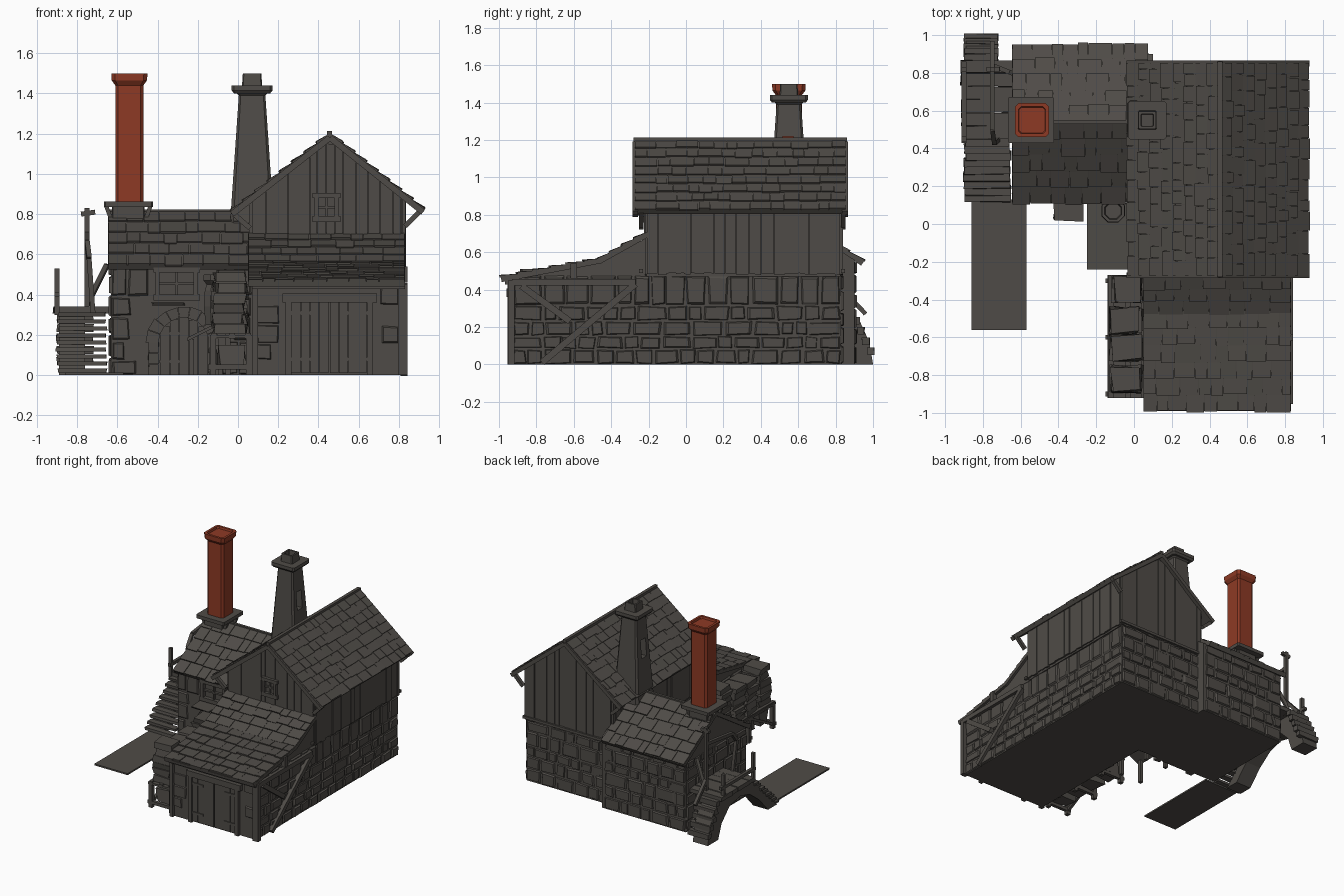
import bpy, bmesh, math, random
from mathutils import Vector as V

if "Cube" in bpy.data.objects:
    bpy.data.objects.remove(bpy.data.objects["Cube"])
random.seed(4)
R = random.uniform

def material(name, col):
    m = bpy.data.materials.new(name)
    m.diffuse_color = (*col, 1)
    m.use_nodes = True
    m.node_tree.nodes["Principled BSDF"].inputs["Base Color"].default_value = m.diffuse_color
    return m
GREY = material("dark stone grey", (0.078, 0.071, 0.063))
RUST = material("rust red brick", (0.27, 0.042, 0.018))

def finish(name, bm, mat=GREY):
    bmesh.ops.recalc_face_normals(bm, faces=bm.faces)
    me = bpy.data.meshes.new(name)
    bm.to_mesh(me)
    bm.free()
    me.materials.append(mat)
    ob = bpy.data.objects.new(name, me)
    bpy.context.collection.objects.link(ob)
    return ob

def hull(bm, a, b):
    """Block between two four-point rings."""
    v = [bm.verts.new(p) for p in list(a) + list(b)]
    for f in ((0, 1, 2, 3), (4, 5, 6, 7), (0, 1, 5, 4), (1, 2, 6, 5), (2, 3, 7, 6), (3, 0, 4, 7)):
        bm.faces.new([v[i] for i in f])

def box(bm, x0, x1, y0, y1, z0, z1, j=0):
    ring = lambda z: [V((x + R(-j, j), y + R(-j, j), z)) for x, y in ((x0, y0), (x1, y0), (x1, y1), (x0, y1))]
    hull(bm, ring(z0), ring(z1))

def beam(bm, p, q, w=0.025):
    p, q = V(p), V(q)
    d = (q - p).normalized()
    s = d.cross(V((0, 0, 1)) if abs(d.z) < 0.9 else V((0, 1, 0))).normalized() * w / 2
    t = d.cross(s)
    hull(bm, [p+s+t, p-s+t, p-s-t, p+s-t], [q+s+t, q-s+t, q-s-t, q+s-t])

def prism(name, prof, axis, a, b):
    """Extrude a profile along x (yz profile) or y (xz profile)."""
    bm = bmesh.new()
    at = lambda k, p: (k, p[0], p[1]) if axis == 'x' else (p[0], k, p[1])
    lo, hi = ([bm.verts.new(at(k, p)) for p in prof] for k in (a, b))
    bm.faces.new(lo)
    bm.faces.new(hi)
    for i in range(len(prof)):
        k = (i + 1) % len(prof)
        bm.faces.new((lo[i], lo[k], hi[k], hi[i]))
    return finish(name, bm)

def loft(name, cx, cy, levels, ch, mat=GREY):
    """Chamfered square rings (z, half width) joined up a chimney."""
    bm, prev = bmesh.new(), None
    for i, (z, h) in enumerate(levels):
        c = h * ch
        pts = [(h, -h+c), (h, h-c), (h-c, h), (-h+c, h), (-h, h-c), (-h, -h+c), (-h+c, -h), (h-c, -h)]
        ring = [bm.verts.new((cx + x, cy + y, z)) for x, y in pts]
        if prev:
            for k in range(8):
                bm.faces.new((prev[k], prev[k-7], ring[k-7], ring[k]))
        if i in (0, len(levels) - 1):
            bm.faces.new(ring)
        prev = ring
    return finish(name, bm, mat)

def shingles(name, p, u, v, rows, tw=0.09):
    """Roof slope: backing slab plus staggered rows of wedge tiles."""
    p, u, v = V(p), V(u), V(v)
    n = u.cross(v).normalized()
    n = n if n.z > 0 else -n
    bm = bmesh.new()
    hull(bm, [p, p+u, p+u+v, p+v], [q - n*0.025 for q in (p, p+u, p+u+v, p+v)])
    L = u.length
    for r in range(rows):
        s = 0.0
        while s < L - 0.005:
            e = min(L, s + tw * R(0.6, 1.5))
            e = L if L - e < 0.03 else e
            g = 0.0015
            a, b = u * ((s + g) / L), u * ((e - g) / L)
            lo = v * ((r + R(-0.1, 0.06)) / rows)
            hi = v * min(1, (r + 1.1) / rows)
            t = n * R(0.008, 0.015)
            hull(bm, [p+a+lo, p+b+lo, p+b+hi, p+a+hi], [p+a+lo+t, p+b+lo+t, p+b+hi+n*0.002, p+a+hi+n*0.002])
            s = e
    return finish(name, bm)

def stones(name, p, u, n, w, h, skip=()):
    """Irregular cushion stones over a wall; skip holds openings (s0, s1, z0, z1)."""
    p, u, n, up = V(p), V(u), V(n), V((0, 0, 1))
    bm, z = bmesh.new(), 0.0
    while z < h - 0.01:
        zt = z + R(0.07, 0.12)
        zt = h if h - zt < 0.05 else zt
        s = 0.0
        while s < w - 0.01:
            e = s + R(0.07, 0.17)
            e = w if w - e < 0.06 else e
            if not any(s < k[1] and e > k[0] and z < k[3] and zt > k[2] for k in skip):
                c = [(s, z), (e, z), (e, zt), (s, zt)]
                m = V(((s + e) / 2, (z + zt) / 2))
                c = [V(q) + V((R(0, .012) if q[0] == s else -R(0, .012), R(0, .01) if q[1] == z else -R(0, .01))) for q in c]
                d, k = R(0.006, 0.014), R(0.78, 0.9)
                hull(bm, [p + u*q.x + up*q.y - n*0.003 for q in c],
                     [p + u*(m + (q - m)*k).x + up*(m + (q - m)*k).y + n*d for q in c])
            s = e
        z = zt
    return finish(name, bm)

def boards(name, p, u, n, w, z0, top):
    """Vertical planks whose height follows top(s)."""
    p, u, n, s = V(p), V(u), V(n), 0.0
    bm = bmesh.new()
    while s < w - 0.005:
        e = min(w, s + R(0.035, 0.075))
        pts = [p + u*x + V((0, 0, z)) for x, z in ((s+.001, z0-R(0, .015)), (e-.001, z0-R(0, .015)), (e-.001, top(e)), (s+.001, top(s)))]
        d = n * R(0.008, 0.016)
        hull(bm, pts, [q + d for q in pts])
        s = e
    return finish(name, bm)

# Main building: stone base, lean-to and timber upper floor
prism("stone_base", [(-.93, 0), (.83, 0), (.83, .49), (-.22, .49), (-.22, .67), (-.47, .54), (-.93, .455)], 'x', .085, .81)
prism("upper_floor", [(.07, .47), (.82, .47), (.82, .875), (.455, 1.165), (.07, .87)], 'y', -.21, .825)
prism("left_wing", [(.15, 0), (.9, 0), (.9, .56), (.54, .79), (.15, .55)], 'x', -.63, .1)
stones("base_stones_right", (.81, -.93, 0), (0, 1, 0), (1, 0, 0), 1.76, .48)
stones("base_stones_left", (.085, -.93, 0), (0, 1, 0), (-1, 0, 0), 1.08, .45)
stones("base_stones_back", (.08, .83, 0), (1, 0, 0), (0, 1, 0), .73, .48)
stones("base_stones_front", (.085, -.93, 0), (1, 0, 0), (0, -1, 0), .725, .45, [(.14, .61, 0, .43)])
stones("wing_stones_front", (-.63, .15, 0), (1, 0, 0), (0, -1, 0), .7, .54, [(.2, .52, 0, .33), (.21, .44, .36, .54)])
stones("wing_stones_back", (-.63, .9, 0), (1, 0, 0), (0, 1, 0), .71, .55)
stones("wing_stones_left", (-.63, .15, 0), (0, 1, 0), (-1, 0, 0), .75, .55)
gable = lambda s: 1.165 - .77 * abs(s - .385)
for nm, y, ny in (("front", -.21, -1), ("back", .825, 1)):
    boards("gable_boards_" + nm, (.07, y, 0), (1, 0, 0), (0, ny, 0), .75, .49, gable)
for nm, x, nx in (("right", .82, 1), ("left", .07, -1)):
    boards("side_boards_" + nm, (x, -.21, 0), (0, 1, 0), (nx, 0, 0), 1.035, .49, lambda s: .87)

# Roofs
shingles("main_roof_left", (-.03, -.275, .815), (0, 1.13, 0), (.487, 0, .385), 8)
shingles("main_roof_right", (.92, -.275, .825), (0, 1.13, 0), (-.463, 0, .375), 8)
shingles("lean_to_roof_lower", (.05, -.99, .465), (.78, 0, 0), (0, .53, .1), 6)
shingles("lean_to_roof_upper", (.05, -.47, .56), (.78, 0, 0), (0, .26, .145), 4)
shingles("wing_roof_front", (-.645, .115, .545), (.72, 0, 0), (0, .425, .27), 5)
shingles("wing_roof_back", (-.645, .95, .55), (.72, 0, 0), (0, -.41, .265), 5)
bm = bmesh.new()
for y in (-.272, .85):                       # barge boards and eave braces
    beam(bm, (-.03, y, .80), (.457, y, 1.18), .03)
    beam(bm, (.92, y, .81), (.457, y, 1.18), .03)
for y in (-.24, .84):
    beam(bm, (.83, y, .74), (.905, y, .815))
    beam(bm, (.06, y, .73), (-.02, y, .80))
    beam(bm, (.06, y, .5), (.83, y, .5), .02)
beam(bm, (.455, -.28, 1.2), (.455, .86, 1.2), .025)
beam(bm, (-.645, .54, .812), (.07, .54, .812), .02)
finish("roof_timbers", bm)
bm = bmesh.new()
for p, q in (((-.93, .44), (-.27, .44)), ((-.88, .42), (-.62, .23)), ((-.77, .01), (-.27, .43)), ((-.935, 0), (-.935, .45)), ((-.6, .46), (-.6, .54))):
    beam(bm, (.825, *p), (.825, *q), .035)
for x in (.085, .81):
    beam(bm, (x, -.94, 0), (x, -.94, .46), .03)
beam(bm, (.07, -.95, .445), (.83, -.95, .445), .035)
finish("wall_timbers", bm)

# Garage door and windows
bm = bmesh.new()
for x0, x1 in ((.265, .45), (.455, .64)):
    for i in range(4):
        w = (x1 - x0) / 4
        box(bm, x0+i*w+.001, x0+(i+1)*w-.001, -.945, -.925, .01, .36)
for z in (.07, .3):
    box(bm, .265, .36, -.952, -.94, z, z+.018)
    box(bm, .545, .64, -.952, -.94, z, z+.018)
box(bm, .235, .265, -.955, -.92, 0, .37)
box(bm, .64, .67, -.955, -.92, 0, .37)
box(bm, .22, .69, -.96, -.92, .36, .405)
finish("double_door", bm)

def window(name, x0, x1, z0, z1, y):
    bm = bmesh.new()
    t, xm, zm = .02, (x0 + x1) / 2, (z0 + z1) / 2
    for a in ((x0, x0+t, z0, z1), (x1-t, x1, z0, z1), (x0-.01, x1+.01, z0-.01, z0+t), (x0-.01, x1+.01, z1-t, z1+.005)):
        box(bm, a[0], a[1], y-.03, y, a[2], a[3])
    for a in ((xm-.006, xm+.006, z0, z1), (x0, x1, zm-.006, zm+.006)):
        box(bm, a[0], a[1], y-.02, y, a[2], a[3])
    finish(name, bm)
window("gable_window", .38, .5, .77, .9, -.215)
window("wing_window", -.41, -.2, .38, .53, .15)

# Arched doorway
bm = bmesh.new()
for i in range(9):
    ring = []
    for r in (.125, .175 + R(0, .015)):
        for k in ((0, 1) if r == .125 else (1, 0)):
            a = math.pi * (i + k * .97) / 9
            ring.append(V((-.27 + r*math.cos(a), .11, .16 + r*math.sin(a))))
    hull(bm, ring, [q + V((0, .05, 0)) for q in ring])
for x in (-.445, -.145):
    for z in (0, .055, .11):
        box(bm, x, x+.05, .11, .16, z, z+.052, .003)
for i in range(5):
    x = -.385 + i * .047
    box(bm, x, x+.045, .135, .155, 0, .16 + math.sqrt(max(0, .0156 - (abs(x+.0225+.27))**2)))
for z in (.06, .2):
    box(bm, -.39, -.28, .128, .14, z, z+.015)
box(bm, -.42, -.27, .02, .14, .345, .36, .01)
finish("arched_door", bm)

# Chimneys
loft("brick_chimney", -.54, .55, [(.86, .07), (1.44, .07), (1.465, .088), (1.5, .09), (1.5, .072), (1.485, .068)], .2, RUST)
loft("brick_chimney_base", -.545, .55, [(.6, .08), (.835, .08), (.835, .122), (.862, .122)], .06)
bm = bmesh.new()
for sx in (-1, 1):
    for sy in (-1, 1):
        beam(bm, (-.545+sx*.08, .55+sy*.06, .76), (-.545+sx*.11, .55+sy*.06, .84), .02)
finish("chimney_brackets", bm)
stack = loft("stone_chimney", .07, .55, [(.55, .12), (.82, .105), (1.39, .066), (1.405, .08)], .15)
bm = bmesh.new()
box(bm, -.2, .3, .515, .575, 1.08, 1.22)
cutter = finish("flue_cutter", bm)
cutter.hide_render = True
mod = stack.modifiers.new("flue", 'BOOLEAN')
mod.operation, mod.object, mod.solver = 'DIFFERENCE', cutter, 'EXACT'
bpy.context.view_layer.objects.active = stack
bpy.ops.object.modifier_apply(modifier="flue")
bpy.data.objects.remove(cutter)
loft("stone_chimney_cap", .07, .55, [(1.4, .09), (1.415, .102), (1.44, .102), (1.44, .05), (1.5, .046), (1.5, .033), (1.46, .03)], .12)

# Side bridge: arched support, landing, steps, rails and path
prism("bridge_arch", [(1.0, 0), (.98, .12), (.93, .23), (.85, .3), (.45, .3), (.3, .16), (.14, 0), (.25, 0), (.36, .12), (.48, .21), (.6, .24), (.73, .21), (.83, .11), (.87, 0)], 'x', -.89, -.76)
bm = bmesh.new()
for i in range(6):
    box(bm, -.92 + R(0, .01), -.64, .45+i*.07, .517+i*.07, .305, .335+R(0, .008), .003)
for i in range(9):
    box(bm, -.905+R(0, .015), -.65-R(0, .01), .115+i*.037, .165+i*.037, .012+i*.035, .032+i*.035, .004)
for i in range(5):
    box(bm, -.9, -.72, .86+i*.027, .9+i*.027, .27-i*.055, .31-i*.055, .004)
finish("bridge_steps", bm)
bm = bmesh.new()
for p, q in (((-.75, .82, .3), (-.75, .82, .83)), ((-.72, .45, .3), (-.74, .43, .58)), ((-.74, .43, .58), (-.75, .5, .66)),
             ((-.75, .5, .66), (-.75, .82, .7)), ((-.9, .45, .3), (-.9, .45, .53)), ((-.9, .82, .3), (-.9, .82, .5)),
             ((-.9, .43, .4), (-.9, .86, .4)), ((-.75, .82, .42), (-.75, .96, .27)), ((-.78, .82, .8), (-.71, .82, .81)), ((-.65, .8, .55), (-.75, .84, .35))):
    beam(bm, p, q, .024)
finish("bridge_railing", bm)
bm = bmesh.new()
box(bm, -.86, -.57, -.56, .13, 0, .012)
finish("ground_path", bm)

# Storage rack with stacked blocks beside the garage
bm = bmesh.new()
for y in (-.9, -.6, -.3):
    for x in (-.125, .055):
        beam(bm, (x, y, 0), (x, y, .2), .03)
    beam(bm, (-.15, y, .04), (.07, y, .04))
for x in (-.12, -.03, .05):
    beam(bm, (x, -.92, .195), (x, -.27, .195), .028)
beam(bm, (-.125, -.9, .03), (-.125, -.62, .18), .02)
box(bm, -.14, .07, -.92, -.27, .185, .2)
finish("storage_rack", bm)
bm = bmesh.new()
for y, top in ((-.82, .48), (-.655, .46), (-.51, .45), (-.345, .49)):
    z = .205
    while z < top:
        t, d = R(.03, .055), R(-.012, .012)
        box(bm, -.115+d, .035+d, y-.065, y+.065, z, z+t-.004, .012)
        z += t
    box(bm, -.1, .03, y-.06, y+.05, .05, .15, .015)
finish("stacked_blocks", bm)

# Work table and hooded pot by the doorway
bm = bmesh.new()
a = [V((-.25, -.24, .17)), V((-.03, -.24, .28)), V((-.03, .11, .28)), V((-.25, .11, .17))]
hull(bm, a, [q + V((0, 0, .018)) for q in a])
for y in (-.2, .08):
    beam(bm, (-.23, y, 0), (-.23, y, .18))
    beam(bm, (-.05, y, 0), (-.05, y, .27))
finish("sloped_table", bm)
loft("hooded_pot", -.11, .07, [(.25, .05), (.34, .06), (.42, .055), (.45, .045), (.47, .062), (.5, .06), (.5, .045), (.46, .04)], .55)
